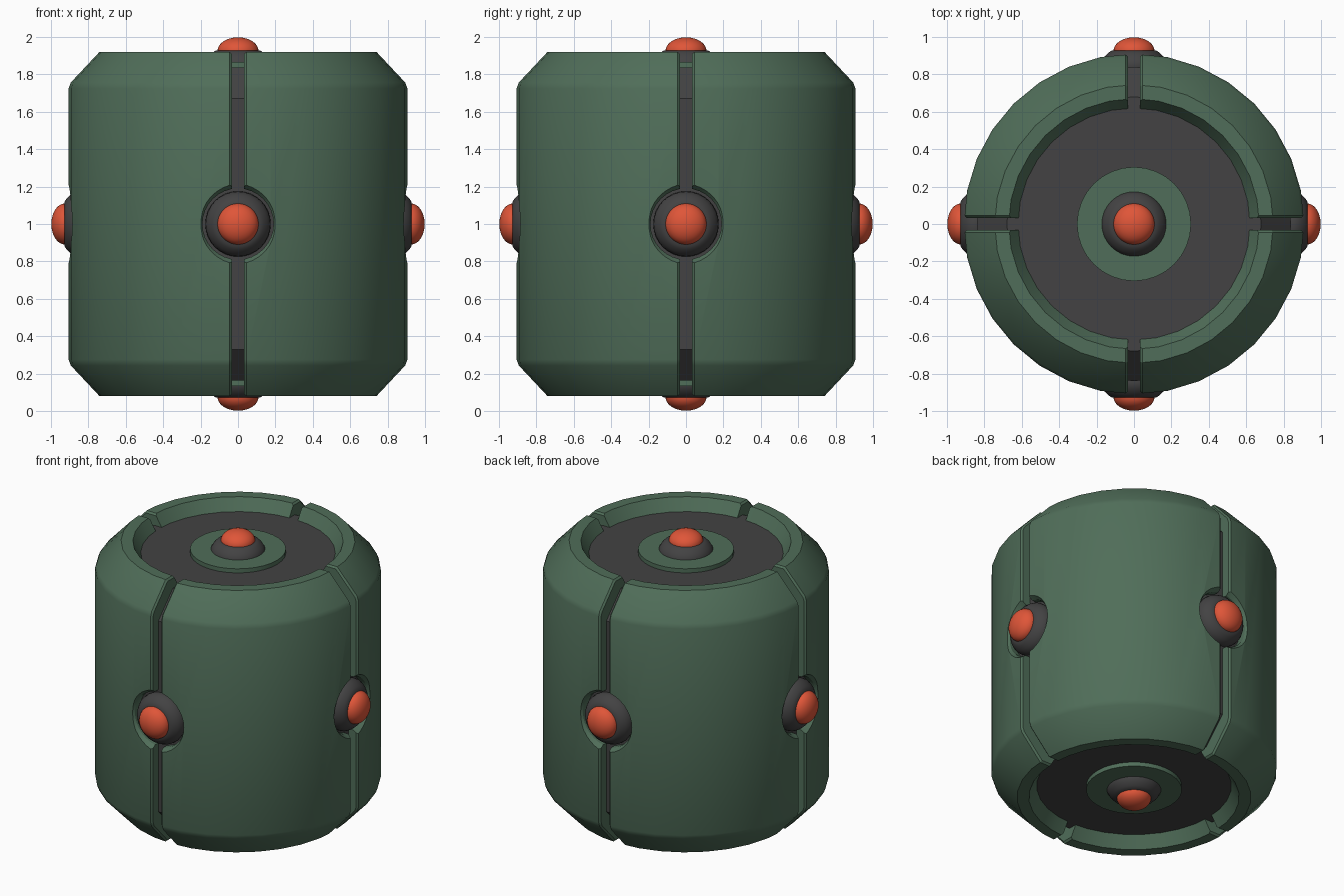
import bpy, bmesh, math
from mathutils import Matrix, Vector

cube = bpy.data.objects.get("Cube")
if cube:
    bpy.data.objects.remove(cube, do_unlink=True)


def material(name, rgb):
    m = bpy.data.materials.new(name)
    m.use_nodes = True
    m.diffuse_color = (*rgb, 1)
    m.node_tree.nodes["Principled BSDF"].inputs["Base Color"].default_value = (*rgb, 1)
    return m


GREEN = material("muted_green", (0.08, 0.155, 0.1))
DARK = material("dark_grey", (0.056, 0.055, 0.056))
RED = material("orange_red", (0.74, 0.092, 0.04))
CENTRE = Matrix.Translation((0, 0, 1))


def lathe(profile, steps=32, closed=False):
    """Turn (radius, height) points around the z axis."""
    bm = bmesh.new()
    vs = [bm.verts.new((r, 0, z)) for r, z in profile]
    edges = [bm.edges.new(p) for p in zip(vs, vs[1:])]
    if closed:
        edges.append(bm.edges.new((vs[-1], vs[0])))
    bmesh.ops.spin(bm, geom=vs + edges, axis=(0, 0, 1), cent=(0, 0, 0),
                   angle=math.tau, steps=steps)
    bmesh.ops.remove_doubles(bm, verts=bm.verts[:], dist=0.0005)
    bmesh.ops.recalc_face_normals(bm, faces=bm.faces[:])
    return bm


def make(name, bm, mat, matrix=CENTRE):
    mesh = bpy.data.meshes.new(name)
    bm.to_mesh(mesh)
    bm.free()
    mesh.materials.append(mat)
    ob = bpy.data.objects.new(name, mesh)
    bpy.context.collection.objects.link(ob)
    ob.matrix_world = matrix
    return ob


def activate(ob):
    bpy.ops.object.select_all(action='DESELECT')
    ob.select_set(True)
    bpy.context.view_layer.objects.active = ob


def smooth(ob, degrees=30):
    activate(ob)
    bpy.ops.object.shade_smooth_by_angle(angle=math.radians(degrees))


def mirrored(half):
    """Extend a lower half profile with its reflection in height."""
    return half + [(r, -z) for r, z in reversed(half)]


# Inner core seen through the slots and as the recessed end faces
smooth(make("core", lathe(mirrored([(0, -.838), (.68, -.838), (.84, -.67)])), DARK))

# One quarter of the armoured shell, cut from a full ring
SLOT = 0.033
bm = lathe(mirrored([(.8, -.4), (.62, -.7), (.62, -.838), (.67, -.92), (.745, -.92),
                     (.898, -.757), (.91, -.725)]), closed=True)
for axis in (Vector((1, 0, 0)), Vector((0, 1, 0))):
    cut = bmesh.ops.bisect_plane(bm, geom=bm.verts[:] + bm.edges[:] + bm.faces[:],
                                 plane_co=axis * SLOT, plane_no=axis, clear_inner=True)
    rim = [e for e in cut["geom_cut"] if isinstance(e, bmesh.types.BMEdge)]
    bmesh.ops.edgenet_fill(bm, edges=rim)
bmesh.ops.recalc_face_normals(bm, faces=bm.faces[:])
bm.normal_update()


# Chamfer the outer edges beside the slots
def beside_slot(e):
    mid = (e.verts[0].co + e.verts[1].co) / 2
    on_cut = any(all(abs(v.co[i] - SLOT) < 1e-4 for v in e.verts) for i in (0, 1))
    return on_cut and all(f.normal.dot(mid) > 0.05 or min(abs(f.normal.x + 1),
                          abs(f.normal.y + 1)) < 0.001 for f in e.link_faces)


bmesh.ops.bevel(bm, geom=[e for e in bm.edges if beside_slot(e)], offset=.012,
                offset_type='OFFSET', segments=1, affect='EDGES')
shell = make("shell_back_left", bm, GREEN)

# Round openings with a flared lip for the side lamps
for turn in (Matrix.Rotation(math.pi / 2, 4, 'Y'), Matrix.Rotation(-math.pi / 2, 4, 'X')):
    cutter = make("opening_cutter", lathe([(0, .7), (.19, .7), (.19, .873),
                                           (.236, .94), (0, .94)]), GREEN, CENTRE @ turn)
    cutter.hide_render = True
    mod = shell.modifiers.new("opening", 'BOOLEAN')
    mod.operation, mod.solver, mod.object = 'DIFFERENCE', 'EXACT', cutter
    activate(shell)
    bpy.ops.object.modifier_apply(modifier=mod.name)
    bpy.data.objects.remove(cutter, do_unlink=True)
smooth(shell, 25)

# The other three quarters
for i, name in enumerate(("back_right", "front_right", "front_left"), 1):
    ob = bpy.data.objects.new("shell_" + name, shell.data)
    bpy.context.collection.objects.link(ob)
    ob.matrix_world = CENTRE @ Matrix.Rotation(i * math.pi / 2, 4, 'Z')

# Lamps on all six sides, with a raised disc at the two ends
DOME = [(.11 * math.cos(a), .925 + .073 * math.sin(a))
        for a in (math.pi / 2 * k / 8 for k in range(9))]
for name, direction in (("top", (0, 0, 1)), ("bottom", (0, 0, -1)), ("left", (1, 0, 0)),
                        ("right", (-1, 0, 0)), ("front", (0, -1, 0)), ("back", (0, 1, 0))):
    turn = Vector((0, 0, 1)).rotation_difference(Vector(direction)).to_matrix().to_4x4()
    if direction[2] < 0:
        turn = Matrix.Rotation(math.pi, 4, 'X')
    place = CENTRE @ turn
    smooth(make(name + "_lamp_socket", lathe(
        [(0, .8), (.165, .8), (.175, .845), (.172, .87), (.158, .895), (.138, .915),
         (.118, .928), (0, .928)]), DARK, place), 40)
    smooth(make(name + "_lamp", lathe([(0, .9), (.11, .9)] + DOME), RED, place), 40)
    if direction[2]:
        smooth(make(name + "_disc", lathe([(0, .82), (.305, .82), (.305, .867), (0, .867)]),
                    GREEN, place))
